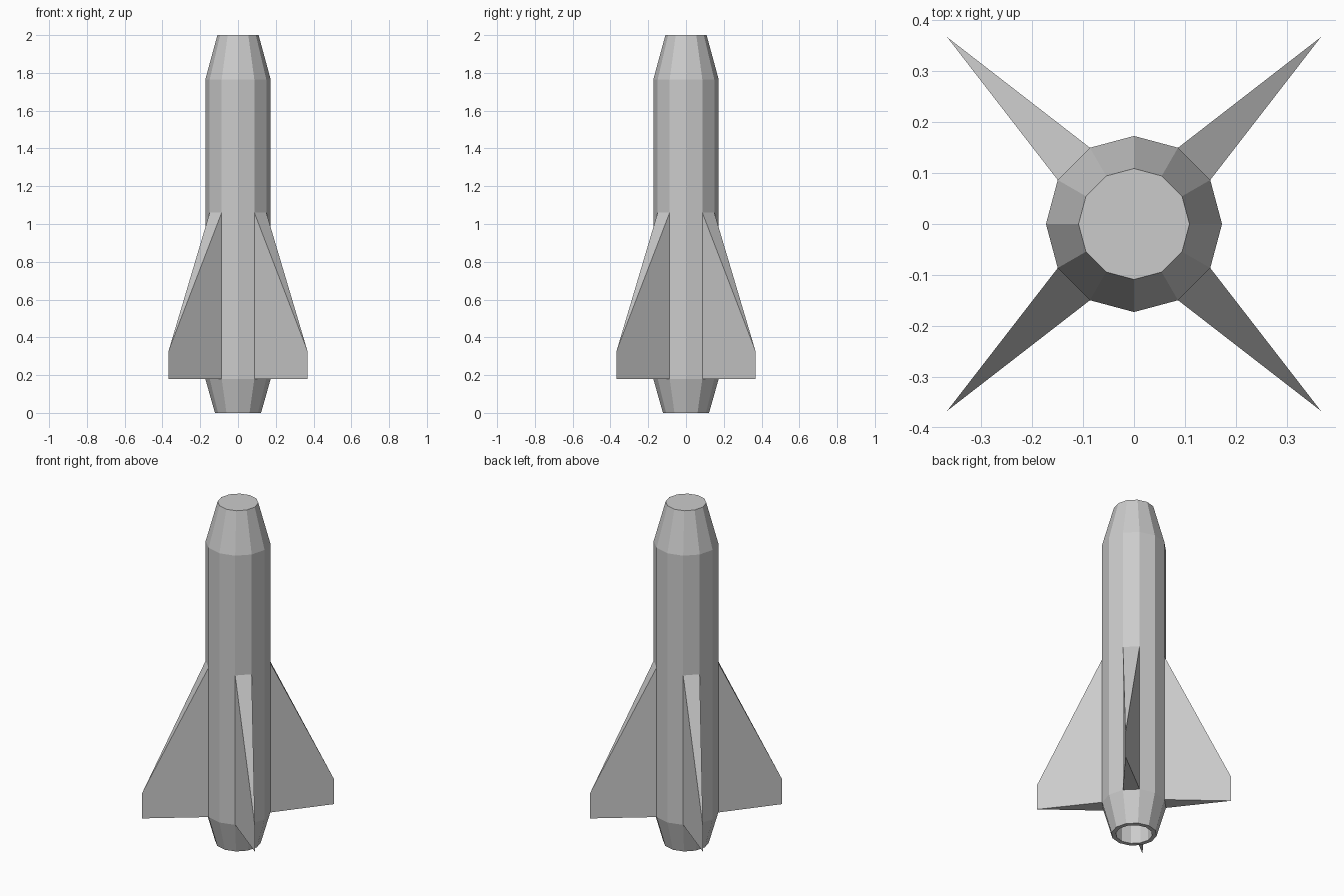
import bpy, bmesh
from math import sin, cos, radians

if "Cube" in bpy.data.objects:
    bpy.data.objects.remove(bpy.data.objects["Cube"])

SIDES = 12
R = 0.173


def make_object(name, bm):
    bmesh.ops.recalc_face_normals(bm, faces=bm.faces[:])
    mesh = bpy.data.meshes.new(name)
    bm.to_mesh(mesh)
    bm.free()
    obj = bpy.data.objects.new(name, mesh)
    bpy.context.collection.objects.link(obj)
    return obj


def polar(r, deg, z):
    return (r * cos(radians(deg)), r * sin(radians(deg)), z)


def lathe(name, profile):
    """Spin (radius, z) points into a faceted solid, capping both ends."""
    bm = bmesh.new()
    rings = [[bm.verts.new(polar(r, 360 * i / SIDES, z)) for i in range(SIDES)]
             for r, z in profile]
    for a, b in zip(rings, rings[1:]):
        for i in range(SIDES):
            j = (i + 1) % SIDES
            bm.faces.new((a[i], a[j], b[j], b[i]))
    bm.faces.new(rings[0])
    bm.faces.new(rings[-1])
    return make_object(name, bm)


def fin(name, angle):
    """Tapered wedge growing from one body facet to a sharp outer edge."""
    bm = bmesh.new()
    low, high = [], []
    for r, offset, top in ((R, -15, 1.06), (0.519, 0, 0.33), (R, 15, 1.06)):
        low.append(bm.verts.new(polar(r, angle + offset, 0.18)))
        high.append(bm.verts.new(polar(r, angle + offset, top)))
    bm.faces.new(low)
    bm.faces.new(high)
    for i in range(3):
        j = (i + 1) % 3
        bm.faces.new((low[i], low[j], high[j], high[i]))
    return make_object(name, bm)


# Body: hollow nozzle, tapered tail, straight tube, blunt tapered nose
lathe("rocket_body", [(0.098, 0.18), (0.098, 0), (0.122, 0),
                      (R, 0.18), (R, 1.765), (0.109, 2.0)])

# Four diagonal fins
for n in range(4):
    fin(f"fin_{n + 1}", 45 + 90 * n)
